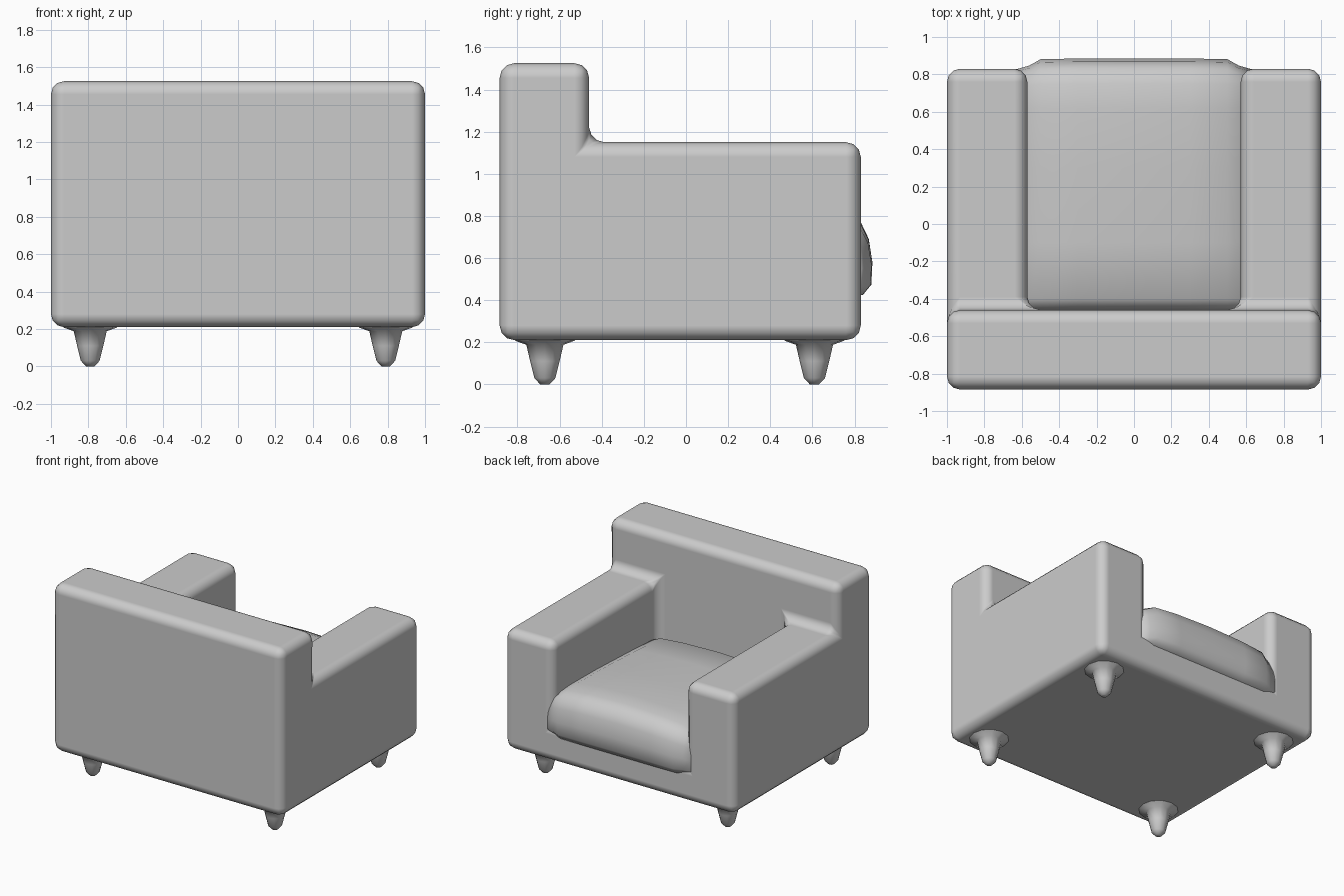
import bpy, bmesh
from math import cos, sin, pi

if "Cube" in bpy.data.objects:
    bpy.data.objects.remove(bpy.data.objects["Cube"])


def finish(name, bm, dissolve=False):
    bmesh.ops.remove_doubles(bm, verts=bm.verts, dist=1e-5)
    if dissolve:
        bmesh.ops.dissolve_limit(bm, angle_limit=0.01, verts=bm.verts, edges=bm.edges)
    bmesh.ops.recalc_face_normals(bm, faces=bm.faces)
    for f in bm.faces:
        f.smooth = True
    me = bpy.data.meshes.new(name)
    bm.to_mesh(me)
    bm.free()
    ob = bpy.data.objects.new(name, me)
    bpy.context.collection.objects.link(ob)
    return ob


def loft(bm, rings):
    # Skin closed rings of equal length and cap both ends
    rows = [[bm.verts.new(p) for p in r] for r in rings]
    n = len(rows[0])
    for a, b in zip(rows, rows[1:]):
        for i in range(n):
            j = (i + 1) % n
            bm.faces.new((a[i], a[j], b[j], b[i]))
    bm.faces.new(rows[0])
    bm.faces.new(rows[-1])


# Frame: base, arms and back as one block-built shell with rounded edges
xs = [-1, -0.57, 0.57, 1]
ys = [-0.885, -0.46, 0.83]
zs = [0.21, 0.50, 1.15, 1.525]


def filled(i, j, k):
    if not (0 <= i < 3 and 0 <= j < 2 and 0 <= k < 3):
        return False
    levels = 3 if j == 0 else (1 if i == 1 else 2)
    return k < levels


bm = bmesh.new()
for i in range(3):
    for j in range(2):
        for k in range(3):
            if not filled(i, j, k):
                continue
            for axis in range(3):
                for side in (0, 1):
                    nb = [i, j, k]
                    nb[axis] += 2 * side - 1
                    if filled(*nb):
                        continue
                    quad = []
                    for u, v in ((0, 0), (1, 0), (1, 1), (0, 1)):
                        c = [i, j, k]
                        c[axis] += side
                        c[(axis + 1) % 3] += u
                        c[(axis + 2) % 3] += v
                        quad.append(bm.verts.new((xs[c[0]], ys[c[1]], zs[c[2]])))
                    bm.faces.new(quad)
frame = finish("armchair_frame", bm, dissolve=True)
bev = frame.modifiers.new("Rounded edges", 'BEVEL')
bev.width = 0.07
bev.segments = 3
bev.limit_method = 'ANGLE'
bev.harden_normals = True

# Seat cushion: side profile (y, z) lofted across x, domed in the middle
profile = [(-0.46, 0.43), (-0.46, 0.68), (-0.445, 0.73), (-0.40, 0.765),
           (-0.1, 0.785), (0.3, 0.805), (0.62, 0.81), (0.75, 0.80),
           (0.83, 0.77), (0.868, 0.69), (0.885, 0.58), (0.88, 0.475),
           (0.84, 0.425), (0.78, 0.42)]
half = [(0.62, 0.055, 0.09), (0.56, 0.038, 0.06), (0.50, 0.004, 0.03), (0.3, 0, 0.01)]
sections = [(-x, f, t) for x, f, t in half] + [(0, 0, 0)] + half[::-1]
bm = bmesh.new()
loft(bm, [[(x, y - f * max(0, y - 0.7) / 0.185, z - t * (z - 0.42) / 0.4)
           for y, z in profile] for x, f, t in sections])
finish("seat_cushion", bm)

# Four short tapered legs flaring into the underside
leg = [(0.15, 0.22), (0.14, 0.207), (0.088, 0.188), (0.07, 0.11), (0.05, 0.03), (0.022, 0.0)]
for side, x in (("left", -0.79), ("right", 0.79)):
    for end, y in (("back", -0.67), ("front", 0.61)):
        bm = bmesh.new()
        loft(bm, [[(x + r * cos(a * pi / 6), y + r * sin(a * pi / 6), z)
                   for a in range(12)] for r, z in leg])
        finish(f"{end}_{side}_leg", bm)
